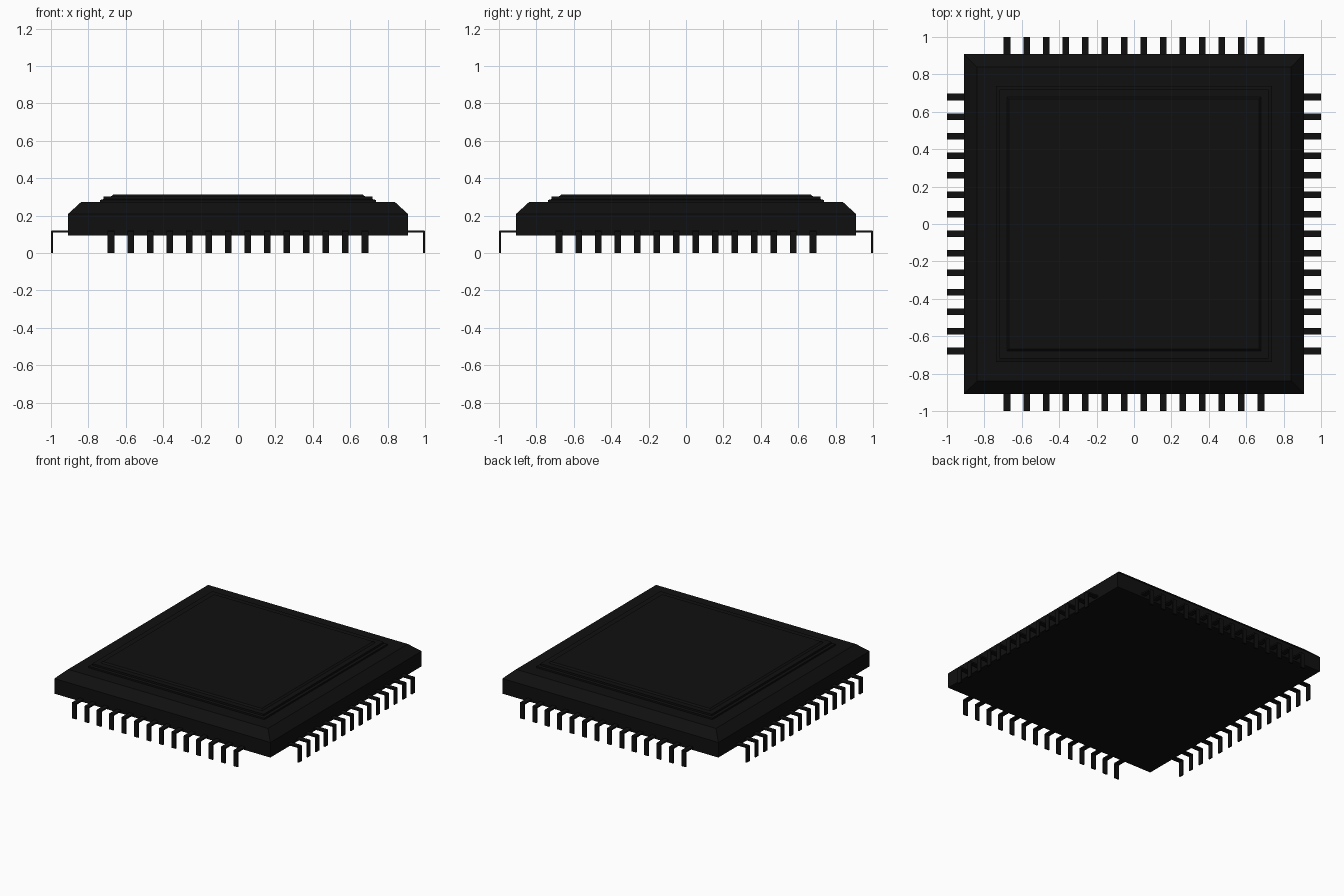
import bpy, bmesh, math
from mathutils import Matrix

if "Cube" in bpy.data.objects:
    bpy.data.objects.remove(bpy.data.objects["Cube"])

black = bpy.data.materials.new("black_plastic")
black.diffuse_color = (0.005, 0.005, 0.005, 1)
black.use_nodes = True
black.node_tree.nodes["Principled BSDF"].inputs["Base Color"].default_value = black.diffuse_color


def finish(name, bm):
    bmesh.ops.recalc_face_normals(bm, faces=bm.faces)
    mesh = bpy.data.meshes.new(name)
    bm.to_mesh(mesh)
    bm.free()
    mesh.materials.append(black)
    ob = bpy.data.objects.new(name, mesh)
    bpy.context.collection.objects.link(ob)
    return ob


def square_loft(name, profile):
    """Stack square rings given as (half width, height) and cap both ends."""
    bm = bmesh.new()
    rings = [[bm.verts.new((sx * r, sy * r, z))
              for sx, sy in ((-1, -1), (1, -1), (1, 1), (-1, 1))]
             for r, z in profile]
    for a, b in zip(rings, rings[1:]):
        for i in range(4):
            j = (i + 1) % 4
            bm.faces.new((a[i], a[j], b[j], b[i]))
    bm.faces.new(rings[0])
    bm.faces.new(rings[-1])
    return finish(name, bm)


# Chip package: vertical walls, chamfered shoulder, stepped lid on top
square_loft("chip_body", [
    (0.908, 0.095), (0.908, 0.21), (0.84, 0.272),
    (0.738, 0.272), (0.738, 0.284), (0.72, 0.288), (0.72, 0.302),
    (0.68, 0.302), (0.668, 0.312)])

# Bent pins: an L-shaped side profile extruded to the pin width
PIN_PROFILE = [(0.90, 0.109), (0.989, 0.109), (0.989, 0.0), (1.0, 0.0),
               (1.0, 0.116), (0.996, 0.12), (0.90, 0.12)]
COUNT, FIRST, WIDTH = 14, 0.679, 0.035


def pin_row(name, angle):
    bm = bmesh.new()
    for k in range(COUNT):
        y = -FIRST + 2 * FIRST * k / (COUNT - 1)
        face = bm.faces.new([bm.verts.new((x, y - WIDTH / 2, z))
                             for x, z in PIN_PROFILE])
        ext = bmesh.ops.extrude_face_region(bm, geom=[face], use_keep_orig=True)
        moved = [v for v in ext["geom"] if isinstance(v, bmesh.types.BMVert)]
        bmesh.ops.translate(bm, verts=moved, vec=(0, WIDTH, 0))
    bm.transform(Matrix.Rotation(angle, 4, 'Z'))
    finish(name, bm)


for i, side in enumerate(("right", "back", "left", "front")):
    pin_row(side + "_pins", i * math.pi / 2)
